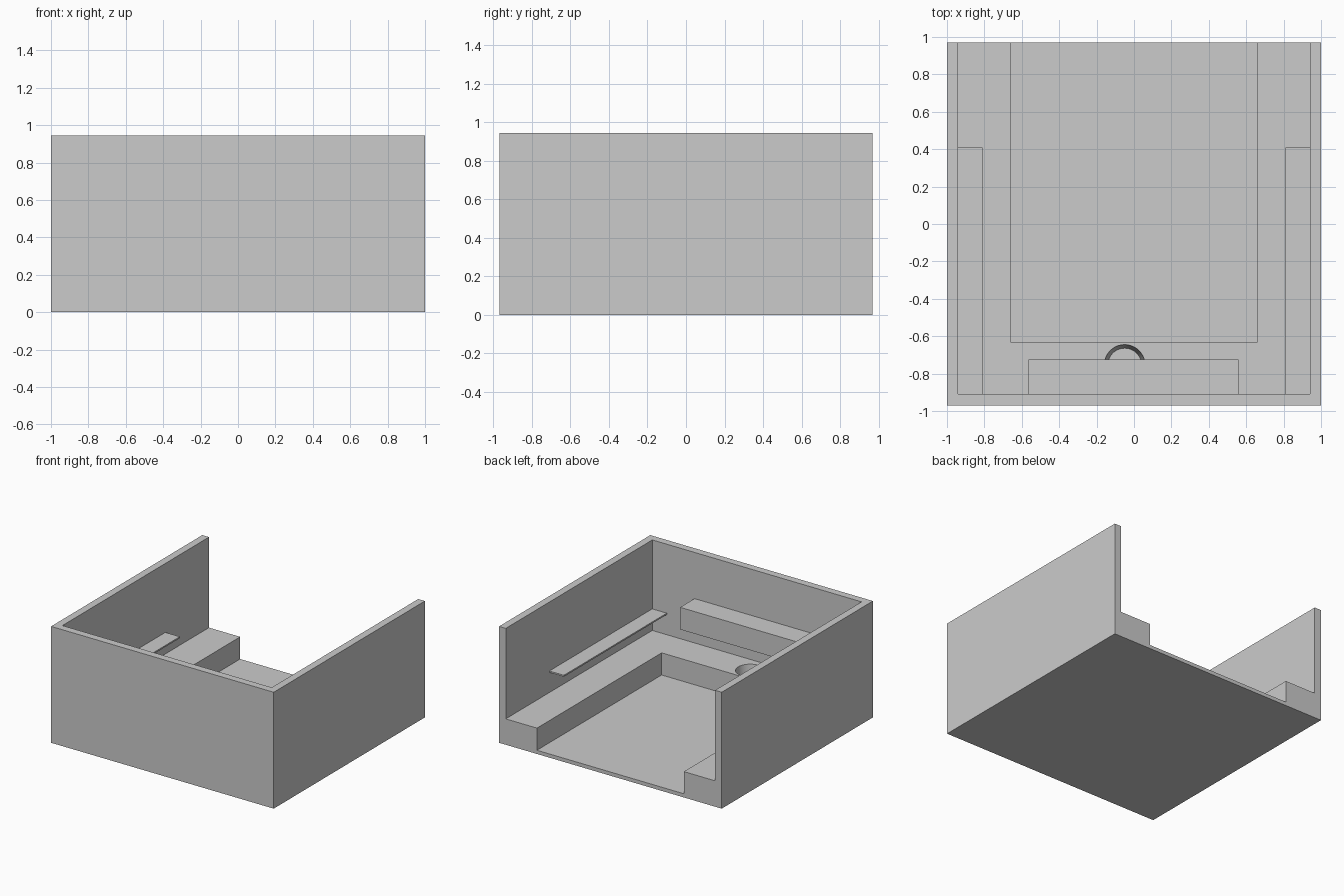
import bpy, math

if "Cube" in bpy.data.objects:
    bpy.data.objects.remove(bpy.data.objects["Cube"])


def box(name, x0, x1, y0, y1, z0, z1):
    bpy.ops.mesh.primitive_cube_add(size=1, location=((x0 + x1) / 2, (y0 + y1) / 2, (z0 + z1) / 2))
    ob = bpy.context.object
    ob.name = name
    ob.scale = (x1 - x0, y1 - y0, z1 - z0)
    bpy.ops.object.transform_apply(location=False, rotation=False, scale=True)
    return ob


def cut(target, cutter):
    mod = target.modifiers.new("cut", 'BOOLEAN')
    mod.operation = 'DIFFERENCE'
    mod.solver = 'EXACT'
    mod.object = cutter
    bpy.context.view_layer.objects.active = target
    bpy.ops.object.modifier_apply(modifier=mod.name)
    bpy.data.objects.remove(cutter, do_unlink=True)


# Room: walls, U-shaped bench and floor carved out of one block, open at the back
room = box("room_shell", -1, 1, -0.97, 0.97, 0, 0.945)
cut(room, box("upper_cavity", -0.94, 0.94, -0.91, 1.2, 0.21, 1.2))
cut(room, box("floor_cavity", -0.66, 0.66, -0.63, 1.2, 0.03, 0.5))

# Tapered round basin sunk into the front bench
depth, r_top, r_low = 0.17, 0.109, 0.09
rim = 0.02  # overshoot above the bench
slope = (r_top - r_low) / depth
bpy.ops.mesh.primitive_cone_add(vertices=48, radius1=r_low, radius2=r_top + slope * rim,
                                depth=depth + rim,
                                location=(-0.05, -0.754, 0.21 + rim - (depth + rim) / 2))
cut(room, bpy.context.object)
bpy.ops.object.select_all(action='DESELECT')
room.select_set(True)
bpy.context.view_layer.objects.active = room
bpy.ops.object.shade_smooth_by_angle(angle=math.radians(30))

# Thin shelves along both side walls
for side, a, b in (("left", -0.94, -0.81), ("right", 0.81, 0.94)):
    box(side + "_shelf", a, b, -0.91, 0.41, 0.373, 0.385)

# Thick cabinet hung on the front wall
box("wall_cabinet", -0.565, 0.56, -0.91, -0.725, 0.39, 0.57)
